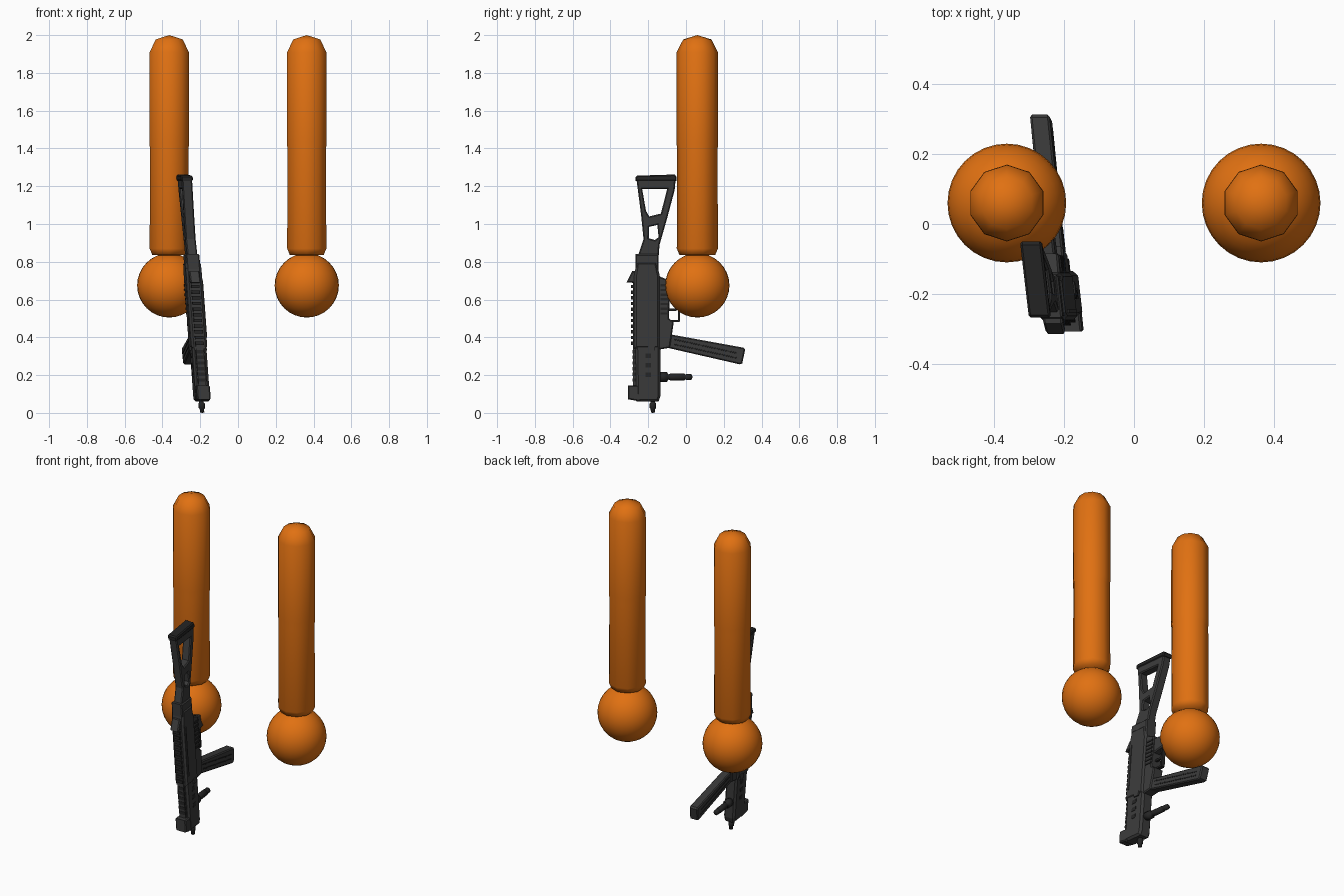
import bpy, bmesh, math
from mathutils import Vector

if "Cube" in bpy.data.objects:
    bpy.data.objects.remove(bpy.data.objects["Cube"])


def material(name, rgb):
    m = bpy.data.materials.new(name)
    m.diffuse_color = (*rgb, 1)
    m.use_nodes = True
    m.node_tree.nodes["Principled BSDF"].inputs["Base Color"].default_value = m.diffuse_color
    return m


ORANGE = material("orange", (0.75, 0.165, 0.006))
GREY = material("dark_grey", (0.042, 0.042, 0.042))
BLACK = material("near_black", (0.018, 0.018, 0.018))


def lean(w, y, z):
    """Place a point of the rifle: w is its offset sideways from the tilted centre plane."""
    return Vector((-0.19 + w - 0.073 * z - 0.115 * (y + 0.17), y, z))


def add(name, mesh, mat):
    mesh.materials.clear()
    mesh.materials.append(mat)
    ob = bpy.data.objects.new(name, mesh)
    bpy.context.collection.objects.link(ob)
    return ob


def plate(name, outline, half, mat=GREY, bevel=0.006, holes=(), w=0.0):
    """Chamfered slab from a side outline in (y, z), with optional holes."""
    cu = bpy.data.curves.new(name + "_profile", 'CURVE')
    cu.dimensions, cu.fill_mode = '2D', 'BOTH'
    cu.extrude, cu.bevel_depth, cu.offset = half - bevel, bevel, -bevel
    cu.bevel_resolution = 0
    for loop in (outline, *holes):
        sp = cu.splines.new('POLY')
        sp.points.add(len(loop) - 1)
        for p, (y, z) in zip(sp.points, loop):
            p.co = (y, z, 0, 1)
        sp.use_cyclic_u = True
    tmp = bpy.data.objects.new("tmp", cu)
    bpy.context.collection.objects.link(tmp)
    bpy.context.view_layer.update()
    mesh = bpy.data.meshes.new_from_object(
        tmp.evaluated_get(bpy.context.evaluated_depsgraph_get()))
    bpy.data.objects.remove(tmp)
    bm = bmesh.new()
    bm.from_mesh(mesh)
    bmesh.ops.remove_doubles(bm, verts=bm.verts, dist=1e-5)
    for v in bm.verts:
        v.co = lean(v.co.z + w, v.co.x, v.co.y)
    bmesh.ops.recalc_face_normals(bm, faces=bm.faces)
    for f in bm.faces:
        f.smooth = False
    bm.to_mesh(mesh)
    bm.free()
    mesh.name = name
    return add(name, mesh, mat)


def rect(y0, y1, z0, z1):
    return [(y0, z0), (y1, z0), (y1, z1), (y0, z1)]


def boxes(name, rects, half, mat=GREY, w=0.0):
    """Many plain blocks in one object, each given as (y0, y1, z0, z1)."""
    bm = bmesh.new()
    for y0, y1, z0, z1 in rects:
        for v in bmesh.ops.create_cube(bm, size=1)["verts"]:
            c = v.co
            v.co = lean(w + c.x * 2 * half, (y0 + y1) / 2 + c.y * (y1 - y0),
                        (z0 + z1) / 2 + c.z * (z1 - z0))
    mesh = bpy.data.meshes.new(name)
    bm.to_mesh(mesh)
    bm.free()
    return add(name, mesh, mat)


def lathe(name, profile, sides, place, mat):
    """Turn (radius, height) points; place maps (a, b, height) to the world."""
    bm = bmesh.new()
    rings = []
    for r, h in profile:
        n = 1 if r == 0 else sides
        rings.append([bm.verts.new(place(r * math.sin(math.tau * i / sides),
                                         r * math.cos(math.tau * i / sides), h))
                      for i in range(n)])
    for a, b in zip(rings, rings[1:]):
        for i in range(sides):
            j = (i + 1) % sides
            quad = [a[i % len(a)], a[j % len(a)], b[j % len(b)], b[i % len(b)]]
            bm.faces.new(list(dict.fromkeys(quad)))
    bmesh.ops.recalc_face_normals(bm, faces=bm.faces)
    for f in bm.faces:
        f.smooth = True
    mesh = bpy.data.meshes.new(name)
    bm.to_mesh(mesh)
    bm.free()
    return add(name, mesh, mat)


# Arms and round hands
ARM = [(0, 2.0), (0.075, 1.977), (0.109, 1.91), (0.11, 1.43), (0.107, 1.39),
       (0.109, 0.87), (0.095, 0.837), (0, 0.83)]
HAND = [(0, 0.845)] + [(0.17 * math.sin(math.pi * i / 16),
                        0.675 + 0.17 * math.cos(math.pi * i / 16)) for i in range(1, 16)] + [(0, 0.505)]
for side, cx in (("right", -0.364), ("left", 0.364)):
    at = lambda a, b, h, cx=cx: Vector((cx + a, 0.06 + b, h))
    lathe(side + "_arm", ARM, 10, at, ORANGE)
    lathe(side + "_hand", HAND, 32, at, ORANGE)

# Shoulder stock with two openings
plate("stock",
      [(-0.262, 1.235), (-0.055, 1.235), (-0.06, 1.18), (-0.1, 1.03), (-0.14, 0.89),
       (-0.148, 0.79), (-0.268, 0.79), (-0.225, 0.92), (-0.238, 1.05)], 0.027,
      holes=[[(-0.232, 1.185), (-0.1, 1.185), (-0.133, 1.055), (-0.195, 1.04), (-0.212, 1.07)],
             [(-0.195, 0.985), (-0.152, 0.995), (-0.145, 0.93), (-0.165, 0.915), (-0.197, 0.925)]])
plate("butt_pad", [(-0.268, 1.228), (-0.05, 1.228), (-0.05, 1.25), (-0.06, 1.262),
                   (-0.26, 1.256), (-0.268, 1.248)], 0.031, BLACK)
plate("stock_hinge", rect(-0.268, -0.145, 0.74, 0.84), 0.036)

# Receiver and barrel shroud
plate("receiver", [(-0.275, 0.34), (-0.138, 0.34), (-0.138, 0.72), (-0.155, 0.8),
                   (-0.262, 0.8), (-0.275, 0.72)], 0.042, bevel=0.012)
plate("shroud", [(-0.262, 0.06), (-0.145, 0.06), (-0.135, 0.09), (-0.135, 0.36), (-0.268, 0.36)],
      0.038, bevel=0.012)
plate("front_sight_block", [(-0.308, 0.072), (-0.24, 0.06), (-0.24, 0.145), (-0.308, 0.145)], 0.036)
plate("rear_sight", [(-0.265, 0.685), (-0.29, 0.69), (-0.315, 0.69), (-0.285, 0.75), (-0.265, 0.75)], 0.028)

# Top rail and its teeth
boxes("top_rail", [(-0.28, -0.265, 0.14, 0.7)], 0.02)
boxes("rail_teeth", [(-0.29, -0.275, 0.36 + 0.03 * i, 0.378 + 0.03 * i) for i in range(11)]
      + [(-0.282, -0.262, 0.165 + 0.03 * i, 0.183 + 0.03 * i) for i in range(6)], 0.022, BLACK)

# Side rails, ribs and slots on both faces
for side, s in (("right", 1), ("left", -1)):
    boxes(side + "_slots", [(-0.215, -0.185, 0.19 + 0.05 * i, 0.215 + 0.05 * i) for i in range(3)],
          0.003, BLACK, s * 0.037)
    boxes(side + "_cover", [(-0.255, -0.245, 0.4, 0.7), (-0.2, -0.165, 0.33, 0.36)], 0.004, GREY, s * 0.042)
    boxes(side + "_ribs", [(-0.136, -0.09, 0.52 + 0.025 * i, 0.532 + 0.025 * i) for i in range(7)],
          0.004, BLACK, s * 0.034)

# Trigger housing, guard, trigger and grip
plate("trigger_housing", [(-0.145, 0.335), (-0.085, 0.345), (-0.075, 0.41), (-0.065, 0.48),
                          (-0.09, 0.5), (-0.085, 0.7), (-0.145, 0.725)], 0.034)
boxes("trigger_guard", [(-0.09, -0.035, 0.482, 0.492), (-0.042, -0.032, 0.485, 0.6)], 0.012, BLACK)
boxes("trigger", [(-0.09, -0.05, 0.54, 0.552)], 0.007, BLACK)
plate("grip", [(-0.1, 0.59), (0.07, 0.63), (0.06, 0.69), (-0.1, 0.69)], 0.024)

# Magazine with grooves
plate("magazine", [(-0.1, 0.345), (0.285, 0.257), (0.298, 0.262), (0.313, 0.335), (0.305, 0.345), (-0.08, 0.415)], 0.028)
for side, s in (("right", 1), ("left", -1)):
    for n, d in enumerate((0.0, 0.026)):
        plate(f"{side}_magazine_groove_{n}",
              [(-0.06, 0.359 + d), (0.27, 0.287 + d), (0.27, 0.294 + d), (-0.06, 0.366 + d)],
              0.002, BLACK, 0.0005, w=s * 0.028)

# Muzzle and foregrip
lathe("muzzle", [(0, 0.0), (0.011, 0.002), (0.012, 0.02), (0.017, 0.026), (0.017, 0.05),
                 (0.012, 0.056), (0.012, 0.08), (0, 0.08)], 12,
      lambda a, b, h: lean(a, -0.175 + b, h), BLACK)
lathe("foregrip", [(0, -0.14), (0.026, -0.14), (0.026, -0.1), (0.014, -0.095), (0.019, -0.08),
                   (0.019, -0.01), (0.013, -0.005), (0.017, 0.005), (0.016, 0.028), (0, 0.036)], 12,
      lambda a, b, h: lean(a, h, 0.19 + b), BLACK)
